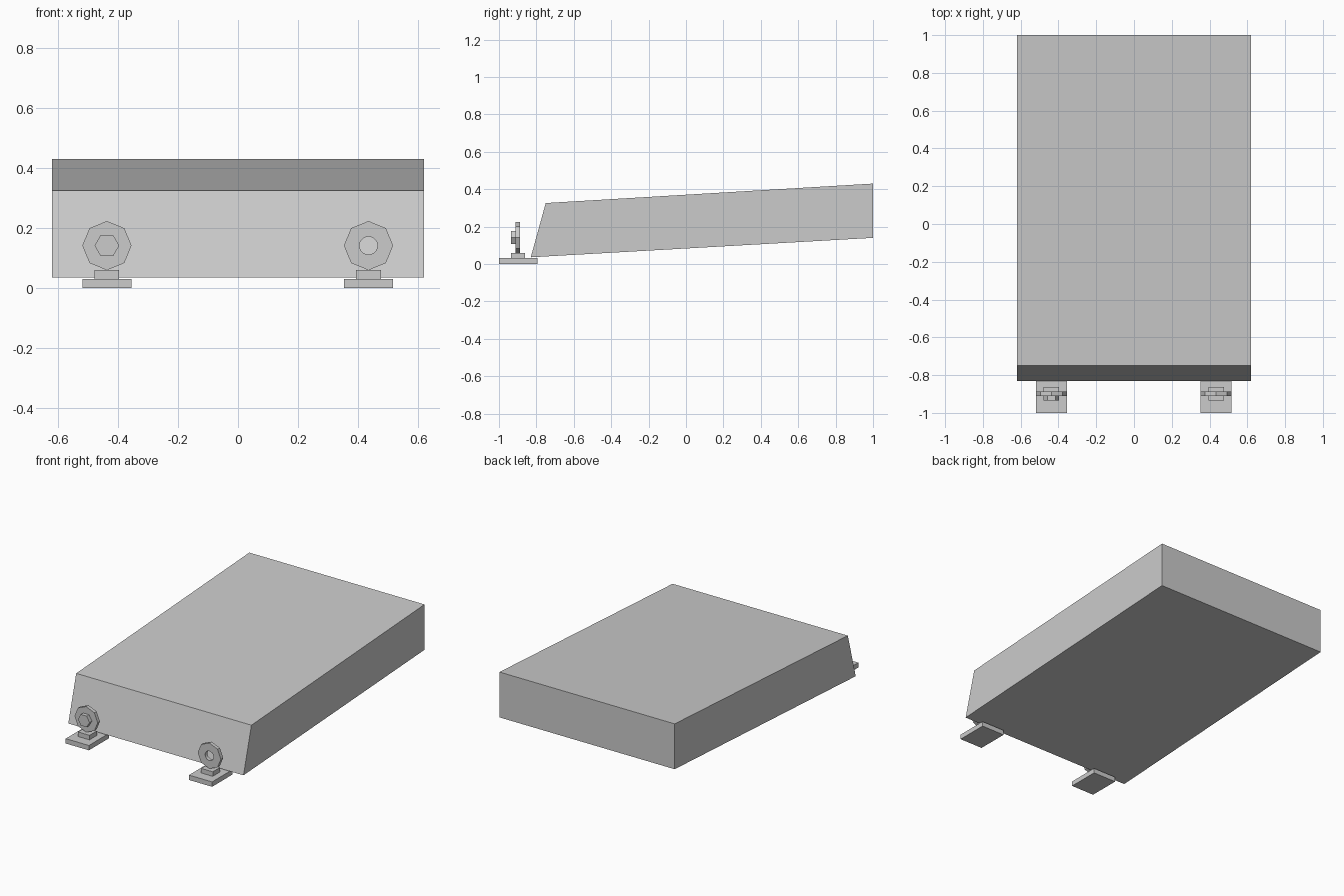
import bpy, bmesh
from math import pi

if "Cube" in bpy.data.objects:
    bpy.data.objects.remove(bpy.data.objects["Cube"])


def box(name, x, y0, y1, z0, z1, half):
    bpy.ops.mesh.primitive_cube_add(size=1, location=(x, (y0 + y1) / 2, (z0 + z1) / 2))
    ob = bpy.context.object
    ob.name = name
    ob.scale = (2 * half, y1 - y0, z1 - z0)
    return ob


def disc(name, sides, r, x, y0, y1, z, spin=0.0):
    # prism along y; spin turns it about its own axis
    bpy.ops.mesh.primitive_cylinder_add(vertices=sides, radius=r, depth=y1 - y0,
                                        location=(x, (y0 + y1) / 2, z),
                                        rotation=(pi / 2, spin, 0))
    ob = bpy.context.object
    ob.name = name
    return ob


# Sloping slab: side profile extruded across x
W = 0.62
profile = [(-0.83, 0.036), (1.0, 0.14), (1.0, 0.43), (-0.75, 0.326)]
bm = bmesh.new()
face = bm.faces.new([bm.verts.new((-W, y, z)) for y, z in profile])
ext = bmesh.ops.extrude_face_region(bm, geom=[face])
bmesh.ops.translate(bm, vec=(2 * W, 0, 0),
                    verts=[v for v in ext["geom"] if isinstance(v, bmesh.types.BMVert)])
bmesh.ops.recalc_face_normals(bm, faces=bm.faces)
mesh = bpy.data.meshes.new("slab")
bm.to_mesh(mesh)
bm.free()
bpy.context.collection.objects.link(bpy.data.objects.new("slab", mesh))

# Two feet, each with a plate, a block and an octagonal disc
Z = 0.142
discs = {}
for side, x in (("left", -0.437), ("right", 0.435)):
    box(side + "_foot_plate", x, -1.0, -0.795, 0.0, 0.031, 0.082)
    box(side + "_foot_block", x, -0.935, -0.862, 0.031, 0.06, 0.041)
    discs[side] = disc(side + "_disc", 8, 0.082, x, -0.911, -0.888, Z)

# Hexagonal nut on the left disc
disc("left_nut", 6, 0.041, -0.437, -0.935, -0.911, Z, pi / 2)

# Round hole through the right disc
cutter = disc("hole_cutter", 20, 0.03, 0.435, -0.95, -0.85, Z)
cutter.hide_render = True
mod = discs["right"].modifiers.new("hole", 'BOOLEAN')
mod.operation = 'DIFFERENCE'
mod.solver = 'EXACT'
mod.object = cutter
bpy.context.view_layer.objects.active = discs["right"]
bpy.ops.object.modifier_apply(modifier=mod.name)
bpy.data.objects.remove(cutter)
